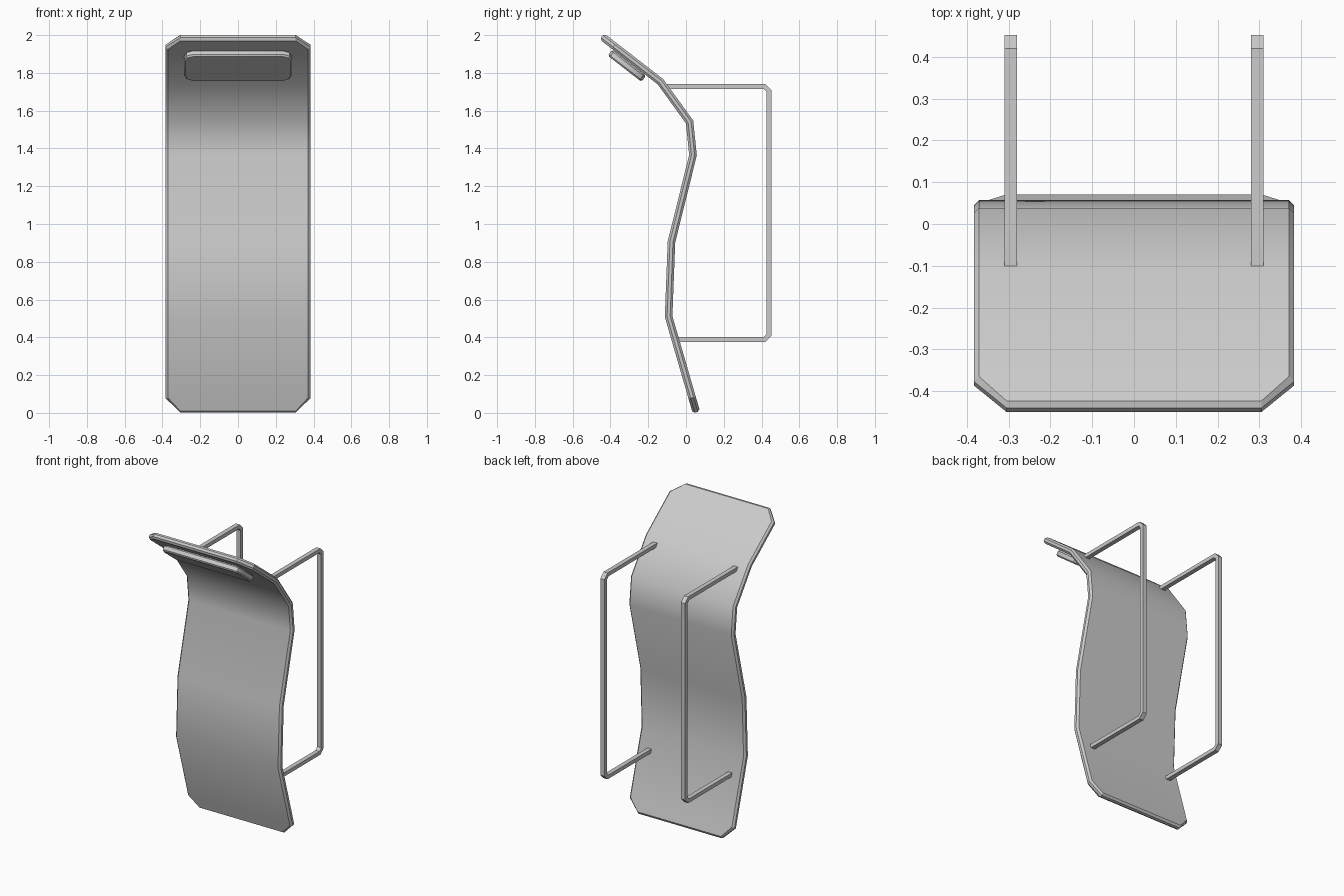
import bpy, bmesh, math
from mathutils import Vector, Matrix

if "Cube" in bpy.data.objects:
    bpy.data.objects.remove(bpy.data.objects["Cube"])


def finish(bm, name):
    bmesh.ops.recalc_face_normals(bm, faces=bm.faces)
    mesh = bpy.data.meshes.new(name)
    bm.to_mesh(mesh)
    bm.free()
    obj = bpy.data.objects.new(name, mesh)
    bpy.context.collection.objects.link(obj)
    bpy.ops.object.select_all(action='DESELECT')
    bpy.context.view_layer.objects.active = obj
    obj.select_set(True)
    bpy.ops.object.shade_smooth_by_angle(angle=math.radians(30))
    return obj


def offset(path, d):
    """Mitred sideways offset of an open (y, z) path."""
    pts = [Vector(p) for p in path]
    dirs = [(b - a).normalized() for a, b in zip(pts, pts[1:])]
    out = []
    for i, p in enumerate(pts):
        a, b = dirs[max(i - 1, 0)], dirs[min(i, len(dirs) - 1)]
        na, nb = Vector((a.y, -a.x)), Vector((b.y, -b.x))
        n = (na + nb).normalized()
        out.append(p + n * d / n.dot(na))
    return out


def along(a, b, dist):
    a, b = Vector(a), Vector(b)
    return a + (b - a).normalized() * dist


# Curved panel: side profile with clipped corners and a chamfered rim
profile = [(0.055, 0.003), (-0.092, 0.51), (-0.077, 0.905), (0.037, 1.365),
           (0.019, 1.54), (-0.135, 1.753), (-0.445, 1.993)]
WIDTH, CLIP_WIDTH, CLIP_LEN = 0.383, 0.305, 0.08
bm = bmesh.new()
layers = []
for d, inset in ((-0.02, 0.012), (-0.008, 0), (0.008, 0), (0.02, 0.012)):
    bottom, top = profile[:2], profile[-1:-3:-1]
    path = [along(*bottom, inset), along(*bottom, CLIP_LEN + inset * 0.5),
            *profile[1:-1],
            along(*top, CLIP_LEN + inset * 0.5), along(*top, inset)]
    widths = [CLIP_WIDTH] + [WIDTH] * (len(path) - 2) + [CLIP_WIDTH]
    layers.append([[bm.verts.new((s * (w - inset * (w == WIDTH)), p.x, p.y)) for s in (-1, 1)]
                   for p, w in zip(offset(path, d), widths)])
for rows in (layers[0], layers[-1]):
    for (a, b), (c, e) in zip(rows, rows[1:]):
        bm.faces.new((a, b, e, c))
loops = [[r[0] for r in rows] + [r[1] for r in reversed(rows)] for rows in layers]
for lo, hi in zip(loops, loops[1:]):
    for i in range(len(lo)):
        j = (i + 1) % len(lo)
        bm.faces.new((lo[i], lo[j], hi[j], hi[i]))
finish(bm, "curved_panel")

# Pad fixed under the tilted top
bm = bmesh.new()
bmesh.ops.create_cube(bm, size=1, matrix=Matrix.Diagonal((0.57, 0.225, 0.04, 1)))
corners = [e for e in bm.edges if abs(e.verts[0].co.z - e.verts[1].co.z) > 0.01]
bmesh.ops.bevel(bm, geom=corners, offset=0.045, segments=2, profile=0.5, affect='EDGES')
rim = [e for e in bm.edges if abs(e.verts[0].co.z - e.verts[1].co.z) < 0.01]
bmesh.ops.bevel(bm, geom=rim, offset=0.008, segments=1, affect='EDGES')
bm.transform(Matrix.Translation((0, -0.313, 1.838)) @ Matrix.Rotation(-math.atan2(0.24, 0.31), 4, 'X'))
finish(bm, "head_pad")

# Pair of bent square-section rails behind the panel
rail = [(-0.055, 0.388), (0.415, 0.388), (0.44, 0.413),
        (0.44, 1.703), (0.415, 1.728), (-0.1, 1.728)]
for side, name in ((-1, "left_rail"), (1, "right_rail")):
    bm = bmesh.new()
    rings = [[bm.verts.new((side * 0.295 + x, p.x, p.y))
              for x, p in ((-0.015, a), (0.015, a), (0.015, b), (-0.015, b))]
             for a, b in zip(offset(rail, -0.0125), offset(rail, 0.0125))]
    for r, q in zip(rings, rings[1:]):
        for i in range(4):
            bm.faces.new((r[i], r[(i + 1) % 4], q[(i + 1) % 4], q[i]))
    bm.faces.new(rings[0])
    bm.faces.new(rings[-1])
    finish(bm, name)
